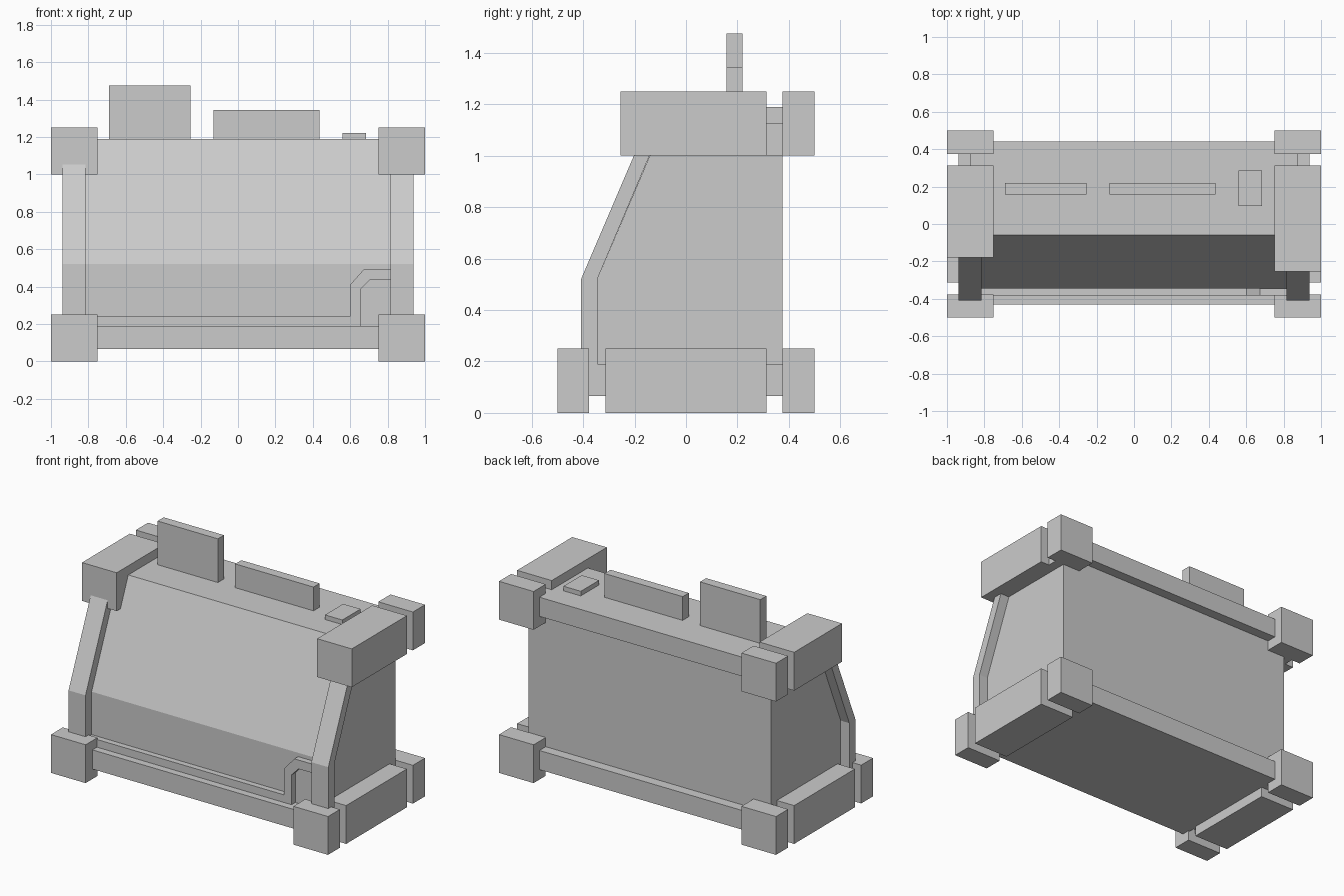
import bpy, bmesh

cube = bpy.data.objects.get("Cube")
if cube:
    bpy.data.objects.remove(cube, do_unlink=True)

grey = bpy.data.materials.new("plain_grey")
grey.use_nodes = True
grey.diffuse_color = (0.6, 0.6, 0.6, 1)
bsdf = next(n for n in grey.node_tree.nodes if n.type == 'BSDF_PRINCIPLED')
bsdf.inputs["Base Color"].default_value = (0.6, 0.6, 0.6, 1)


def prism(name, outline, axis, lo, hi):
    """Extrude a closed outline: (y, z) points along x, or (x, z) points along y."""
    bm = bmesh.new()
    pts = [(lo, a, b) if axis == 'x' else (a, lo, b) for a, b in outline]
    face = bm.faces.new([bm.verts.new(p) for p in pts])
    out = bmesh.ops.extrude_face_region(bm, geom=[face])
    verts = [g for g in out["geom"] if isinstance(g, bmesh.types.BMVert)]
    shift = (hi - lo, 0, 0) if axis == 'x' else (0, hi - lo, 0)
    bmesh.ops.translate(bm, verts=verts, vec=shift)
    bmesh.ops.recalc_face_normals(bm, faces=bm.faces)
    mesh = bpy.data.meshes.new(name)
    bm.to_mesh(mesh)
    bm.free()
    mesh.materials.append(grey)
    obj = bpy.data.objects.new(name, mesh)
    bpy.context.collection.objects.link(obj)
    return obj


def box(name, x, y, z):
    outline = [(y[0], z[0]), (y[1], z[0]), (y[1], z[1]), (y[0], z[1])]
    return prism(name, outline, 'x', x[0], x[1])


# Main body with a sloped front
prism("body", [(-0.345, 0.065), (0.375, 0.065), (0.375, 1.19), (-0.06, 1.19),
               (-0.345, 0.52)], 'x', -0.875, 0.875)

# Horizontal rails between the corner blocks
box("front_rail", (-0.76, 0.76), (-0.43, -0.34), (0.065, 0.19))
box("rear_bottom_rail", (-0.76, 0.76), (0.37, 0.44), (0.065, 0.19))
box("rear_top_rail", (-0.76, 0.76), (0.37, 0.44), (1.065, 1.19))

# Parts repeated on both sides
strut = [(-0.408, 0.19), (-0.345, 0.19), (-0.345, 0.52), (-0.10, 1.10),
         (-0.16, 1.10), (-0.408, 0.52)]
for side, s, top_front in (("left", 1, -0.255), ("right", -1, -0.18)):
    def span(a, b):
        return tuple(sorted((s * a, s * b)))
    wide, narrow = span(0.75, 1.0), span(0.80, 0.9375)
    # Corner blocks
    box(f"front_bottom_corner_{side}", wide, (-0.5, -0.378), (0, 0.25))
    box(f"rear_bottom_corner_{side}", wide, (0.375, 0.5), (0, 0.25))
    box(f"rear_top_corner_{side}", wide, (0.375, 0.5), (1.0, 1.25))
    # Long side blocks
    box(f"bottom_side_block_{side}", wide, (-0.313, 0.313), (0, 0.25))
    box(f"top_side_block_{side}", wide, (top_front, 0.313), (1.0, 1.25))
    # Connectors filling the gaps between blocks
    box(f"front_connector_{side}", narrow, (-0.39, -0.30), (0.065, 0.19))
    box(f"rear_bottom_connector_{side}", narrow, (0.30, 0.385), (0.065, 0.19))
    box(f"rear_top_connector_{side}", narrow, (0.30, 0.385), (1.0, 1.125))
    # Bent strut along the front edge
    prism(f"front_strut_{side}", strut, 'x', *span(0.815, 0.9375))

# Flat pipe running along the bottom and stepping up at one end
prism("front_pipe", [(-0.82, 0.18), (0.655, 0.18), (0.655, 0.385), (0.705, 0.437),
                     (0.82, 0.437), (0.82, 0.495), (0.675, 0.495), (0.60, 0.41),
                     (0.60, 0.24), (-0.82, 0.24)], 'y', -0.383, -0.34)

# Panels and hatch on the roof
box("tall_roof_panel", (-0.69, -0.255), (0.157, 0.22), (1.18, 1.475))
box("low_roof_panel", (-0.13, 0.435), (0.157, 0.22), (1.18, 1.345))
box("roof_hatch", (0.56, 0.685), (0.097, 0.285), (1.18, 1.22))
